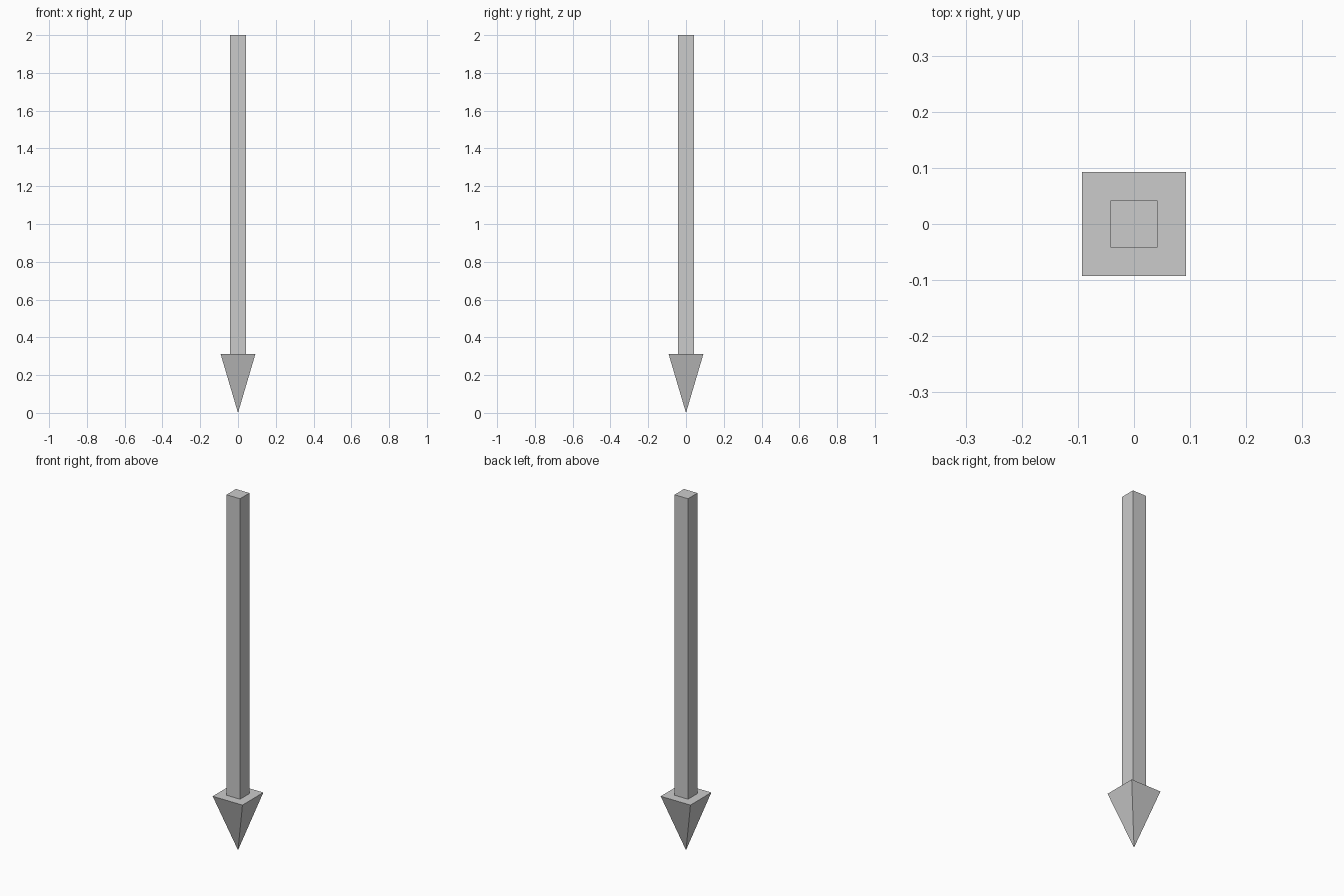
import bpy
from math import pi, sqrt

if "Cube" in bpy.data.objects:
    bpy.data.objects.remove(bpy.data.objects["Cube"])

HEAD_TOP = 0.313


def square_prism(name, half_bottom, half_top, z0, z1):
    """Four-sided solid aligned to the axes, tapering from bottom to top."""
    bpy.ops.mesh.primitive_cone_add(
        vertices=4,
        radius1=half_bottom * sqrt(2),
        radius2=half_top * sqrt(2),
        depth=z1 - z0,
        location=(0, 0, (z0 + z1) / 2),
        rotation=(0, 0, pi / 4),
    )
    obj = bpy.context.object
    obj.name = name
    bpy.ops.object.transform_apply(location=True, rotation=True, scale=True)
    return obj


# Downward-pointing pyramid head
square_prism("arrow_head", 0, 0.0925, 0, HEAD_TOP)

# Square shaft standing on the head
square_prism("arrow_shaft", 0.042, 0.042, HEAD_TOP, 2.0)
